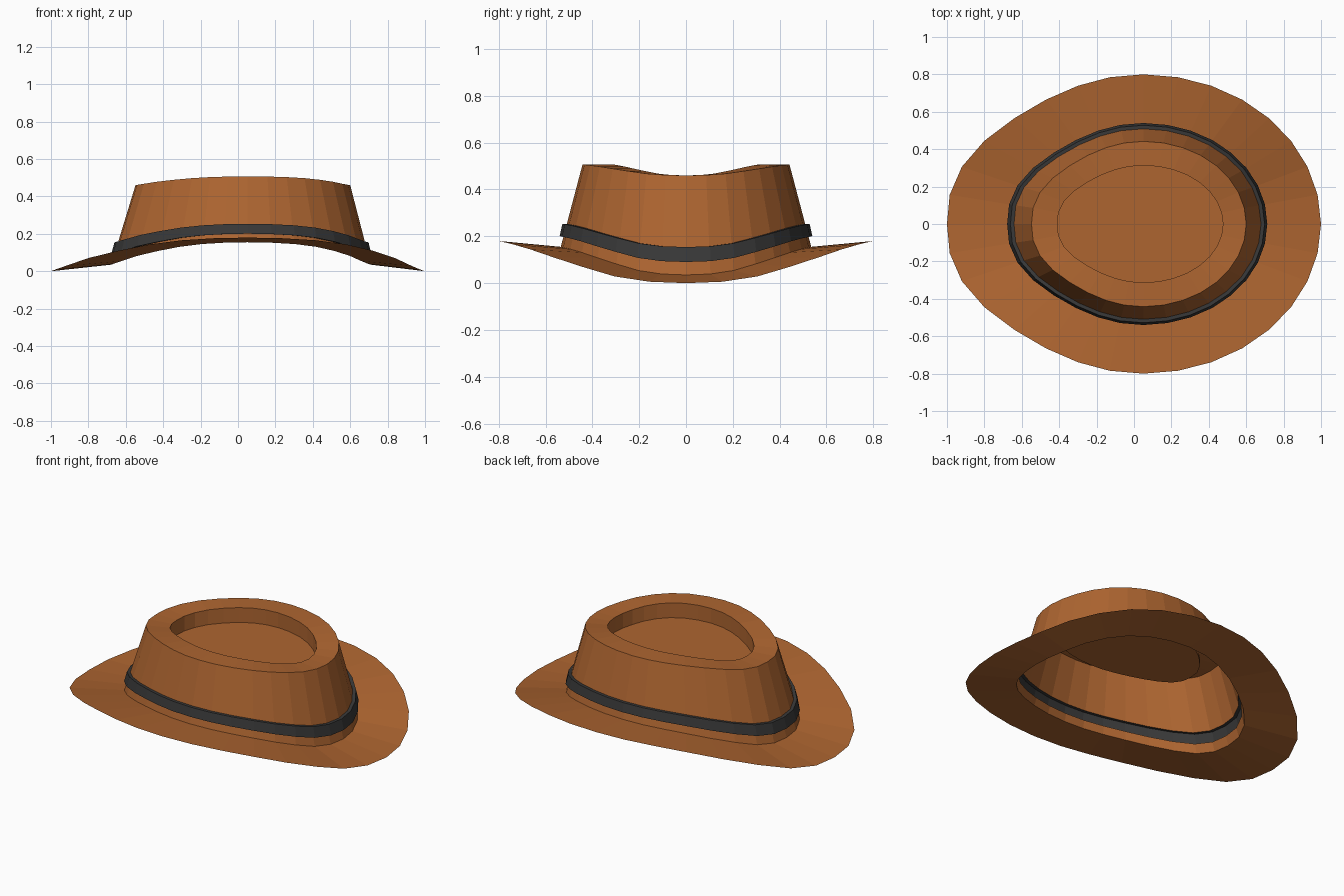
import bpy, bmesh, math

if "Cube" in bpy.data.objects:
    bpy.data.objects.remove(bpy.data.objects["Cube"])

N = 32
CX = 0.05  # widest point of the egg-shaped outline
# quarter profile from end (0) to side (8): bend of the felt, and fuller rounding of the left half
BEND = [0, 0.033, 0.16, 0.39, 0.61, 0.80, 0.92, 0.98, 1]
LEFT = [1, 0.986, 0.924, 0.81, 0.657, 0.495, 0.333, 0.171, 0]


def material(name, color):
    m = bpy.data.materials.new(name)
    m.diffuse_color = (*color, 1)
    m.use_nodes = True
    m.node_tree.nodes["Principled BSDF"].inputs["Base Color"].default_value = m.diffuse_color
    return m


def ring(right, left, depth, z_end, z_side):
    """One 32-sided egg-shaped loop, low at the x ends and high at the y sides."""
    pts = []
    for i in range(N):
        a = 2 * math.pi * i / N
        k = i % 16
        q = k if k <= 8 else 16 - k
        if 8 < i < 24:
            x = CX - left * LEFT[q]
        else:
            x = CX + right * math.cos(a)
        pts.append((x, depth * math.sin(a), z_end + (z_side - z_end) * BEND[q]))
    return pts


def loft(name, rings, mat, cap=False):
    """Skin a list of loops with flat quads; optionally close the last loop."""
    bm = bmesh.new()
    loops = [[bm.verts.new(p) for p in ring(*r)] for r in rings]
    for a, b in zip(loops, loops[1:]):
        for i in range(N):
            j = (i + 1) % N
            bm.faces.new((a[i], a[j], b[j], b[i]))
    if cap:
        bm.faces.new(loops[-1])
    me = bpy.data.meshes.new(name)
    bm.to_mesh(me)
    bm.free()
    me.materials.append(mat)
    ob = bpy.data.objects.new(name, me)
    bpy.context.collection.objects.link(ob)
    return ob


def mix(a, b, t):
    return tuple(u + (v - u) * t for u, v in zip(a, b))


def widen(r, d):
    return (r[0] + d, r[1] + d, r[2] + d, r[3], r[4])


brown = material("brown_felt", (0.42, 0.13, 0.03))
dark = material("dark_ribbon", (0.04, 0.04, 0.04))

# key loops: right radius, left radius, depth radius, z at ends, z at sides
edge = (0.95, 1.05, 0.80, 0.0, 0.18)
base = (0.66, 0.728, 0.535, 0.035, 0.155)
top = (0.55, 0.598, 0.442, 0.46, 0.507)
lip = (0.426, 0.46, 0.313, 0.46, 0.507)
floor = (0.426, 0.46, 0.313, 0.37, 0.417)
band_low = mix(base, top, 0.13)
band_high = mix(base, top, 0.28)

# curved brim
loft("brim", [edge, base], brown)
# crown wall below the ribbon
loft("crown_base", [base, band_low], brown)
# ribbon stepping out from the wall
loft("hat_band", [band_low, widen(band_low, 0.017), widen(band_high, 0.019), band_high], dark)
# crown wall, flat rim and sunken top
loft("crown", [band_high, top, lip, floor], brown, cap=True)
